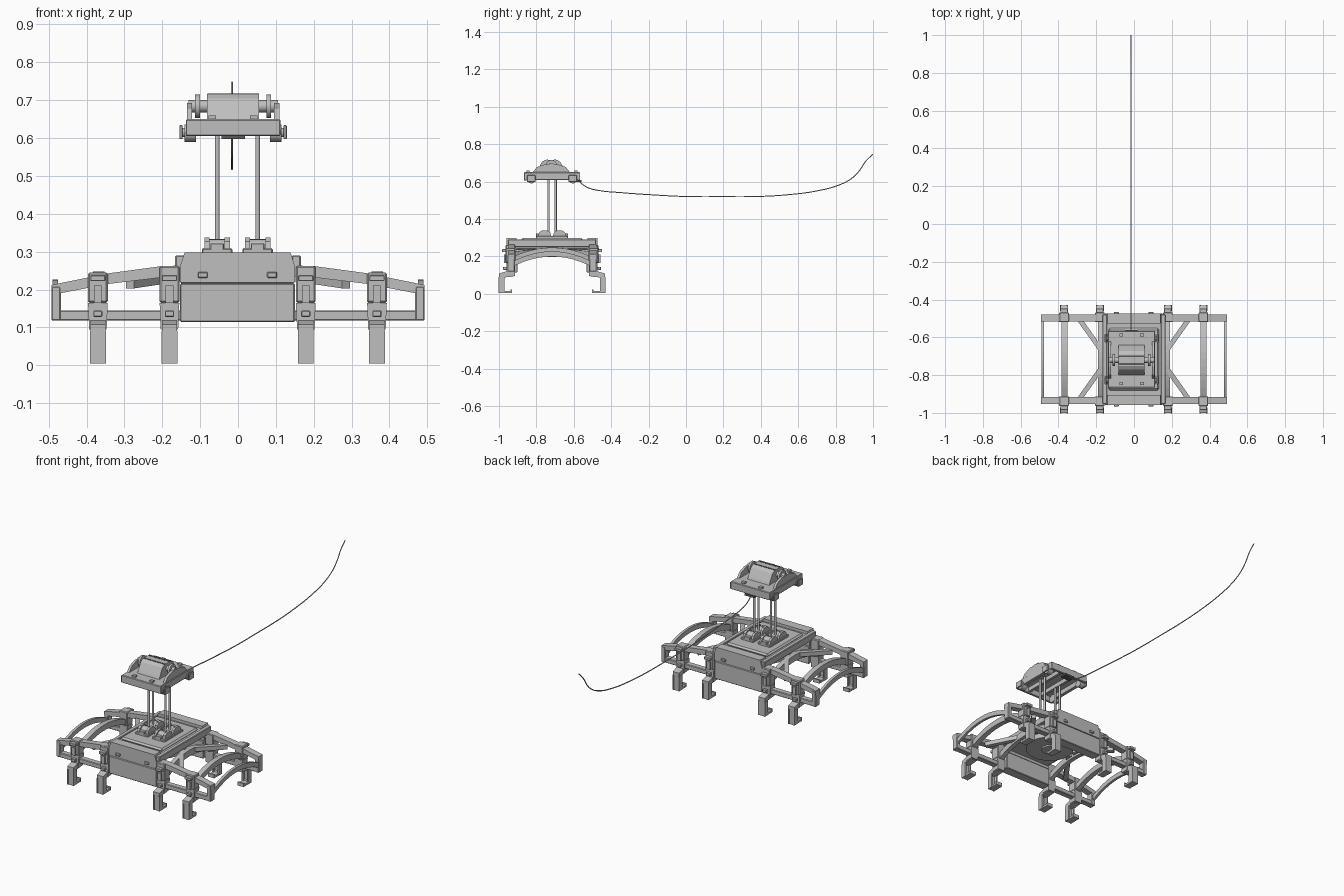
import bpy, bmesh, math
from mathutils import Vector

if "Cube" in bpy.data.objects:
    bpy.data.objects.remove(bpy.data.objects["Cube"])

YC = -0.716   # centre line of the lifting frame
TX = -0.013   # centre of the trolley


def material(name, v):
    m = bpy.data.materials.new(name)
    m.diffuse_color = (v, v, v, 1)
    m.use_nodes = True
    m.node_tree.nodes["Principled BSDF"].inputs["Base Color"].default_value = m.diffuse_color
    return m


GREY = material("steel grey", 0.52)
DARK = material("dark steel", 0.10)


def finish(name, bm, mat=GREY, bevel=0.0):
    bmesh.ops.recalc_face_normals(bm, faces=bm.faces)
    me = bpy.data.meshes.new(name)
    bm.to_mesh(me)
    bm.free()
    ob = bpy.data.objects.new(name, me)
    bpy.context.collection.objects.link(ob)
    me.materials.append(mat)
    if bevel:
        b = ob.modifiers.new("bevel", 'BEVEL')
        b.width, b.segments = bevel, 1
    return ob


def box(name, x, y, z, mat=GREY, bevel=0.0):
    """Box from (min, max) pairs."""
    bm = bmesh.new()
    bmesh.ops.create_cube(bm, size=1)
    for v in bm.verts:
        v.co = [sum(r) / 2 + c * (r[1] - r[0]) for c, r in zip(v.co, (x, y, z))]
    return finish(name, bm, mat, bevel)


def prism(name, pts, lo, hi, axis='y', mat=GREY, bevel=0.0):
    """Outline extruded along y (points are x,z) or along x (points are y,z)."""
    bm = bmesh.new()
    place = (lambda p, t: (p[0], t, p[1])) if axis == 'y' else (lambda p, t: (t, p[0], p[1]))
    a = [bm.verts.new(place(p, lo)) for p in pts]
    b = [bm.verts.new(place(p, hi)) for p in pts]
    bm.faces.new(a)
    bm.faces.new(b[::-1])
    for i in range(len(pts)):
        j = (i + 1) % len(pts)
        bm.faces.new((a[i], a[j], b[j], b[i]))
    return finish(name, bm, mat, bevel)


def rod(name, p, q, r, sides=20, mat=GREY):
    p, q = Vector(p), Vector(q)
    bm = bmesh.new()
    bmesh.ops.create_cone(bm, cap_ends=True, segments=sides, radius1=r, radius2=r, depth=(q - p).length)
    rot = (q - p).to_track_quat('Z', 'Y')
    for v in bm.verts:
        v.co = rot @ v.co + (p + q) / 2
    for f in bm.faces:
        f.smooth = len(f.verts) == 4
    return finish(name, bm, mat)


def strut(name, p, q, w, h):
    """Rectangular bar lying between two points."""
    p, q = Vector(p), Vector(q)
    side = (q - p).cross(Vector((0, 0, 1))).normalized() * w / 2
    up = Vector((0, 0, h / 2))
    bm = bmesh.new()
    rings = [[bm.verts.new(c + side * s + up * u) for s, u in ((-1, -1), (1, -1), (1, 1), (-1, 1))] for c in (p, q)]
    for r in rings:
        bm.faces.new(r)
    for i in range(4):
        j = (i + 1) % 4
        bm.faces.new((rings[0][i], rings[0][j], rings[1][j], rings[1][i]))
    return finish(name, bm)


def arch(name, x, w, peak, base, thick):
    """Curved cross beam running front to back."""
    n, half = 12, 0.225
    ts = [-1 + 2 * i / n for i in range(n + 1)]
    top = [(YC + half * t, peak - (peak - base) * t * t) for t in ts]
    low = [(y, z - thick) for y, z in reversed(top)]
    return prism(name, top + low, x - w / 2, x + w / 2, 'x')


# Two long side frames, each with a centre panel, clamps and hooked legs
for s, tag in ((-1, "front"), (1, "back")):
    def yr(a, b):
        return tuple(sorted((YC + s * a, YC + s * b)))

    box(tag + "_lower_rail", (-0.49, 0.49), yr(0.202, 0.236), (0.118, 0.145), bevel=0.003)
    for m in (-1, 1):
        box(tag + "_end_post", tuple(sorted((m * 0.468, m * 0.493))), yr(0.2, 0.238), (0.118, 0.208), bevel=0.003)
        top = [(0.493, 0.212), (0.34, 0.243), (0.2, 0.262), (0.12, 0.264),
               (0.12, 0.234), (0.2, 0.232), (0.34, 0.215), (0.47, 0.19), (0.493, 0.186)]
        prism(tag + "_upper_rail", [(m * x, z) for x, z in top], *yr(0.2, 0.237))

    box(tag + "_lower_panel", (-0.153, 0.15), yr(0.185, 0.243), (0.114, 0.216), bevel=0.003)
    prism(tag + "_upper_panel", [(-0.153, 0.219), (0.15, 0.219), (0.15, 0.262), (0.139, 0.298),
                                 (-0.141, 0.298), (-0.153, 0.262)], *yr(0.19, 0.243))
    box(tag + "_panel_seam", (-0.15, 0.147), yr(0.195, 0.238), (0.214, 0.221), DARK)
    for x in (-0.093, 0.09):
        box(tag + "_panel_lug", (x - 0.013, x + 0.013), yr(0.24, 0.25), (0.231, 0.246), bevel=0.002)

    # Clamps and legs
    for x, ztop in ((-0.37, 0.245), (-0.181, 0.262), (0.179, 0.262), (0.367, 0.245)):
        box("clamp_body", (x - 0.026, x + 0.026), yr(0.196, 0.248), (0.165, ztop), bevel=0.004)
        prism("clamp_skirt", [(x - 0.026, 0.165), (x + 0.026, 0.165), (x + 0.023, 0.095), (x - 0.023, 0.095)],
              *yr(0.198, 0.244))
        box("clamp_lug", (x - 0.012, x + 0.012), yr(0.243, 0.262), (0.128, 0.144), bevel=0.002)
        box("clamp_cap", (x - 0.02, x + 0.02), yr(0.243, 0.268), (0.222, 0.238), bevel=0.002)
        box("clamp_pin", (x - 0.01, x + 0.01), yr(0.243, 0.258), (0.165, 0.21))
        leg = [(0.205, 0.118), (0.25, 0.118), (0.284, 0.108), (0.284, 0.004), (0.214, 0.004), (0.214, 0.024),
               (0.222, 0.024), (0.222, 0.016), (0.264, 0.016), (0.27, 0.022), (0.27, 0.086), (0.205, 0.092)]
        prism("hook_leg", [(YC + s * y, z) for y, z in leg], x - 0.02, x + 0.02, 'x')
        for e in (-1, 1):
            box("leg_flange", tuple(sorted((x + e * 0.013, x + e * 0.021))), yr(0.255, 0.286), (0.004, 0.09))

# Cross members on each side of the deck
for m in (-1, 1):
    arch("end_arch", m * 0.483, 0.015, 0.227, 0.165, 0.028)
    arch("outer_arch", m * 0.368, 0.03, 0.247, 0.19, 0.033)
    arch("inner_arch", m * 0.178, 0.026, 0.247, 0.185, 0.036)
    box("deck_side_bar", tuple(sorted((m * 0.142, m * 0.166))), (YC - 0.236, YC + 0.236), (0.25, 0.29), bevel=0.003)
    for s in (-1, 1):
        strut("diagonal_brace", (m * 0.15, YC + s * 0.015, 0.235), (m * 0.285, YC + s * 0.205, 0.215), 0.026, 0.024)

# Deck with a raised centre and a turntable below
box("deck", (-0.15, 0.148), (YC - 0.2, YC + 0.2), (0.235, 0.282), bevel=0.006)
box("deck_plate", (-0.135, 0.133), (YC - 0.165, YC + 0.165), (0.28, 0.298), bevel=0.01)
rod("turntable", (0, YC, 0.205), (0, YC, 0.24), 0.13, 40)
rod("turntable_hub", (0, YC, 0.196), (0, YC, 0.21), 0.045, 24)

# Rope pulleys on the deck and the hoist ropes
for x in (-0.055, 0.052):
    box("pulley_base", (x - 0.04, x + 0.04), (YC - 0.086, YC + 0.086), (0.295, 0.309), bevel=0.003)
    for s in (-1, 1):
        y = YC + s * 0.04
        for e in (-0.027, 0.027):
            prism("pulley_cheek", [(y - 0.036, 0.305), (y + 0.036, 0.305), (y + 0.03, 0.327), (y + 0.015, 0.338),
                                   (y - 0.015, 0.338), (y - 0.03, 0.327)], x + e - 0.007, x + e + 0.007, 'x')
        rod("pulley_wheel", (x - 0.02, y, 0.307), (x + 0.02, y, 0.307), 0.026)
        box("pulley_stop", (x - 0.018, x + 0.018), (y + s * 0.036 - 0.01, y + s * 0.036 + 0.01), (0.302, 0.322), bevel=0.002)
        rod("hoist_rope", (x, YC + s * 0.019, 0.32), (x, YC + s * 0.019, 0.63), 0.0065, 10)

# Trolley frame
Y1, Y2 = -0.866, -0.566
box("trolley_deck", (TX - 0.125, TX + 0.125), (Y1, Y2), (0.638, 0.65), bevel=0.003)
for y in (Y1, Y2 - 0.014):
    box("trolley_end_beam", (TX - 0.125, TX + 0.125), (y, y + 0.014), (0.606, 0.648), bevel=0.002)
for m in (-1, 1):
    box("trolley_side_beam", tuple(sorted((TX + m * 0.105, TX + m * 0.125))), (Y1, Y2), (0.609, 0.648), bevel=0.002)
    box("trolley_inner_beam", tuple(sorted((TX + m * 0.035, TX + m * 0.05))), (Y1, Y2), (0.614, 0.64))
    # Running wheels and guide rollers
    for y in (-0.827, -0.605):
        rod("trolley_wheel", (TX + m * 0.098, y, 0.613), (TX + m * 0.128, y, 0.613), 0.023)
        rod("wheel_axle", (TX + m * 0.12, y, 0.615), (TX + m * 0.137, y, 0.615), 0.012, 12)
        box("wheel_guard", tuple(sorted((TX + m * 0.133, TX + m * 0.142))), (y - 0.022, y + 0.022), (0.597, 0.634), bevel=0.002)
    # Drum bearings
    prism("bearing_support", [(-0.82, 0.648), (-0.62, 0.648), (-0.642, 0.677), (-0.685, 0.692),
                              (-0.755, 0.692), (-0.798, 0.677)],
          TX + m * 0.108, TX + m * 0.122, 'x')
    rod("drum_flange", (TX + m * 0.088, -0.72, 0.684), (TX + m * 0.1, -0.72, 0.684), 0.031, 24)
    rod("drum_shaft", (TX + m * 0.06, -0.72, 0.684), (TX + m * 0.118, -0.72, 0.684), 0.016, 16)
    for y in (-0.845, -0.588):
        box("deck_lug", (TX + m * 0.055 - 0.01, TX + m * 0.055 + 0.01), (y - 0.008, y + 0.008), (0.648, 0.66))

# Winch housing on top of the trolley
prism("winch_housing", [(-0.80, 0.648), (-0.64, 0.648), (-0.648, 0.665), (-0.672, 0.705), (-0.69, 0.716),
                        (-0.752, 0.716), (-0.77, 0.705), (-0.792, 0.665)], TX - 0.069, TX + 0.069, 'x')
for y in (-0.742, -0.7):
    box("housing_slot", (TX - 0.068, TX + 0.068), (y - 0.005, y + 0.005), (0.712, 0.7175), DARK)
box("cable_bracket", (TX - 0.031, TX + 0.031), (-0.6, -0.56), (0.597, 0.608), DARK)

# Hanging supply cable
pts = [(-0.59, 0.62), (-0.565, 0.595), (-0.53, 0.57), (-0.47, 0.553), (-0.35, 0.541), (-0.18, 0.529), (0, 0.52),
       (0.2, 0.519), (0.38, 0.52), (0.55, 0.53), (0.7, 0.55), (0.82, 0.582), (0.89, 0.62), (0.93, 0.662),
       (0.96, 0.708), (1.0, 0.747)]
cu = bpy.data.curves.new("supply_cable", 'CURVE')
cu.dimensions = '3D'
cu.bevel_depth, cu.bevel_resolution, cu.resolution_u = 0.003, 1, 4
cu.use_fill_caps = True
sp = cu.splines.new('BEZIER')
sp.bezier_points.add(len(pts) - 1)
for b, (y, z) in zip(sp.bezier_points, pts):
    b.co = (-0.016, y, z)
    b.handle_left_type = b.handle_right_type = 'AUTO'
cu.materials.append(GREY)
bpy.context.collection.objects.link(bpy.data.objects.new("supply_cable", cu))
